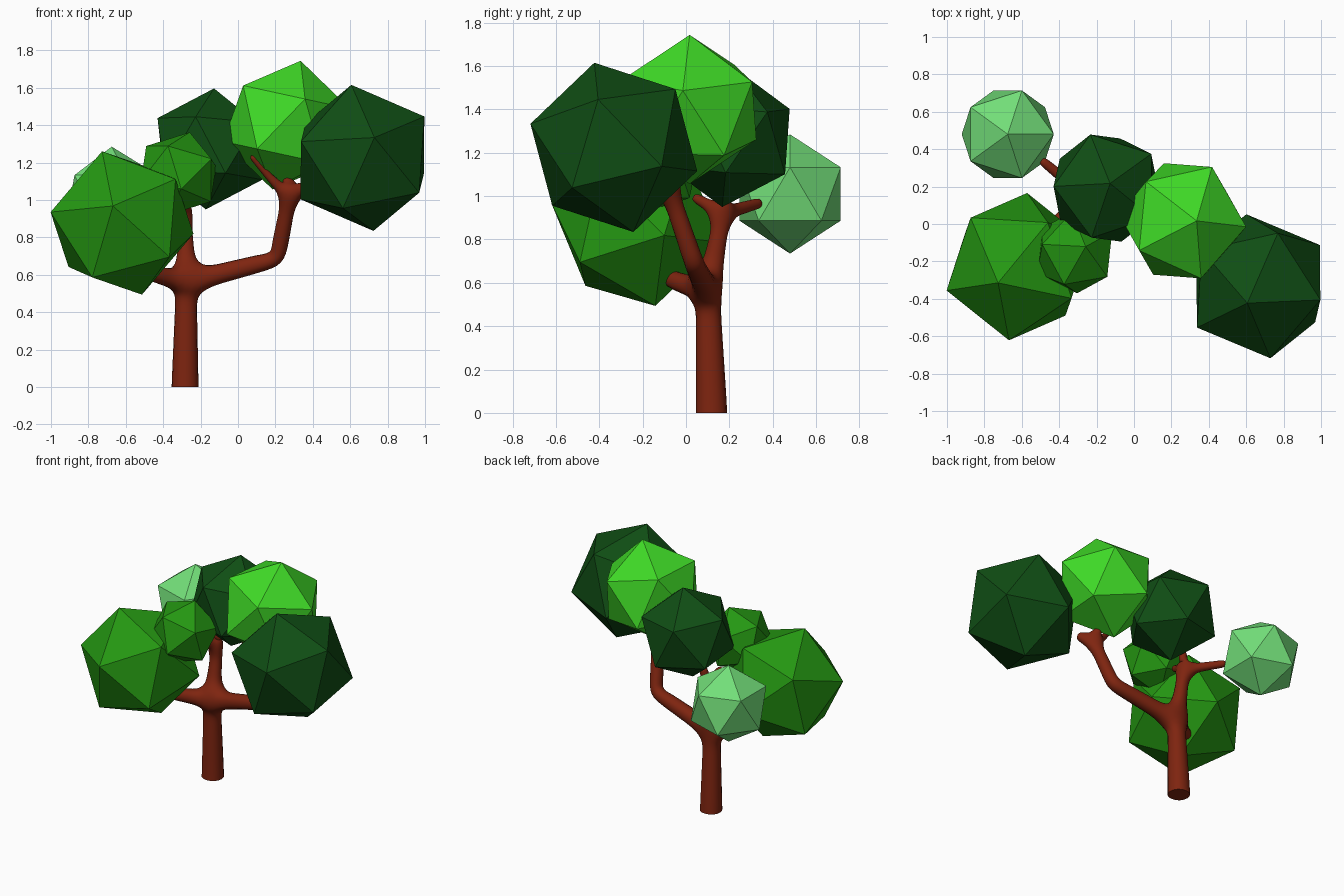
import bpy, bmesh
from mathutils import Vector, Matrix

if "Cube" in bpy.data.objects:
    bpy.data.objects.remove(bpy.data.objects["Cube"])


def material(name, rgb):
    m = bpy.data.materials.new(name)
    m.diffuse_color = (*rgb, 1)
    m.use_nodes = True
    m.node_tree.nodes["Principled BSDF"].inputs["Base Color"].default_value = m.diffuse_color
    return m


BARK = material("bark_brown", (0.21, 0.018, 0.005))
MID = material("leaf_green", (0.018, 0.31, 0.006))
DARK = material("dark_leaf_green", (0.005, 0.075, 0.007))
BRIGHT = material("bright_leaf_green", (0.05, 0.70, 0.02))
PALE = material("pale_leaf_green", (0.17, 0.73, 0.19))


def foliage(name, center, radius, tip, neighbour, mat):
    """Icosahedron with one corner along tip and the next one towards neighbour."""
    z = Vector(tip).normalized()
    x = Vector(neighbour)
    x = (x - z * x.dot(z)).normalized()
    y = z.cross(x)
    rot = Matrix((x, y, z)).transposed().to_4x4()
    bm = bmesh.new()
    bmesh.ops.create_icosphere(bm, subdivisions=1, radius=radius,
                               matrix=Matrix.Translation(center) @ rot)
    me = bpy.data.meshes.new(name)
    bm.to_mesh(me)
    bm.free()
    me.materials.append(mat)
    bpy.context.collection.objects.link(bpy.data.objects.new(name, me))


# Leaf clumps
foliage("foliage_left_front", (-0.62, -0.228, 0.877), 0.407,
        (-0.105, -0.085, 0.377), (-0.048, -0.398, 0.088), MID)
foliage("foliage_left_small", (-0.318, -0.153, 1.14), 0.232,
        (0.055, 0.03, 0.205), (-0.205, 0.04, 0.103), MID)
foliage("foliage_right", (0.665, -0.333, 1.225), 0.405,
        (-0.059, -0.09, 0.39), (0.331, -0.072, 0.218), DARK)
foliage("foliage_back", (-0.15, 0.192, 1.273), 0.325,
        (0.022, 0.025, 0.323), (-0.273, 0.01, 0.175), DARK)
foliage("foliage_top", (0.26, 0.017, 1.40), 0.352,
        (0.075, 0.0, 0.345), (0.097, -0.308, 0.132), BRIGHT)
foliage("foliage_far_left", (-0.675, 0.48, 1.01), 0.275,
        (0, 0, 1), (1, 0, 0), PALE)

# Trunk and branches: skeleton nodes (position, radius, parent)
nodes = [
    ((-0.283, 0.118, -0.15), 0.082, None),
    ((-0.283, 0.118, 0.02), 0.078, 0),
    ((-0.278, 0.105, 0.42), 0.064, 1),
    ((-0.275, 0.10, 0.56), 0.062, 2),      # main fork
    ((-0.47, -0.05, 0.61), 0.045, 3),      # left limb
    ((-0.54, -0.10, 0.64), 0.040, 4),
    ((0.21, 0.04, 0.685), 0.048, 3),       # right limb
    ((0.275, -0.075, 1.02), 0.042, 6),
    ((0.37, -0.14, 1.075), 0.032, 7),      # twigs of the right limb
    ((0.17, -0.10, 1.12), 0.022, 7),
    ((0.07, -0.13, 1.24), 0.018, 9),
    ((0.26, -0.04, 1.13), 0.024, 7),
    ((-0.285, 0.17, 0.92), 0.036, 3),      # upper trunk
    ((-0.26, 0.18, 1.05), 0.026, 12),
    ((-0.50, 0.345, 0.97), 0.025, 12),     # twig to the far left clump
    ((-0.31, 0.03, 1.0), 0.022, 12),       # twig to the small clump
]
bm = bmesh.new()
skin = bm.verts.layers.skin.verify()
verts = []
for co, r, parent in nodes:
    v = bm.verts.new(co)
    v[skin].radius = (r, r)
    v[skin].use_root = parent is None
    if parent is not None:
        bm.edges.new((verts[parent], v))
    verts.append(v)
me = bpy.data.meshes.new("trunk_skeleton")
bm.to_mesh(me)
bm.free()
tree = bpy.data.objects.new("trunk_and_branches", me)
bpy.context.collection.objects.link(tree)
tree.modifiers.new("skin", 'SKIN')
tree.modifiers.new("subdivision", 'SUBSURF').levels = 2

# Bake the skin and cut the foot flat at the ground
bpy.context.view_layer.update()
dg = bpy.context.evaluated_depsgraph_get()
baked = bpy.data.meshes.new_from_object(tree.evaluated_get(dg))
tree.modifiers.clear()
tree.data = baked
bm = bmesh.new()
bm.from_mesh(baked)
cut = bmesh.ops.bisect_plane(bm, geom=bm.verts[:] + bm.edges[:] + bm.faces[:],
                             plane_co=(0, 0, 0), plane_no=(0, 0, 1), clear_inner=True)
rim = [e for e in cut["geom_cut"] if isinstance(e, bmesh.types.BMEdge)]
bmesh.ops.contextual_create(bm, geom=rim)
bmesh.ops.recalc_face_normals(bm, faces=bm.faces[:])
for f in bm.faces:
    f.smooth = f.normal.z > -0.99
    f.material_index = 0
bm.to_mesh(baked)
bm.free()
baked.materials.clear()
baked.materials.append(BARK)
